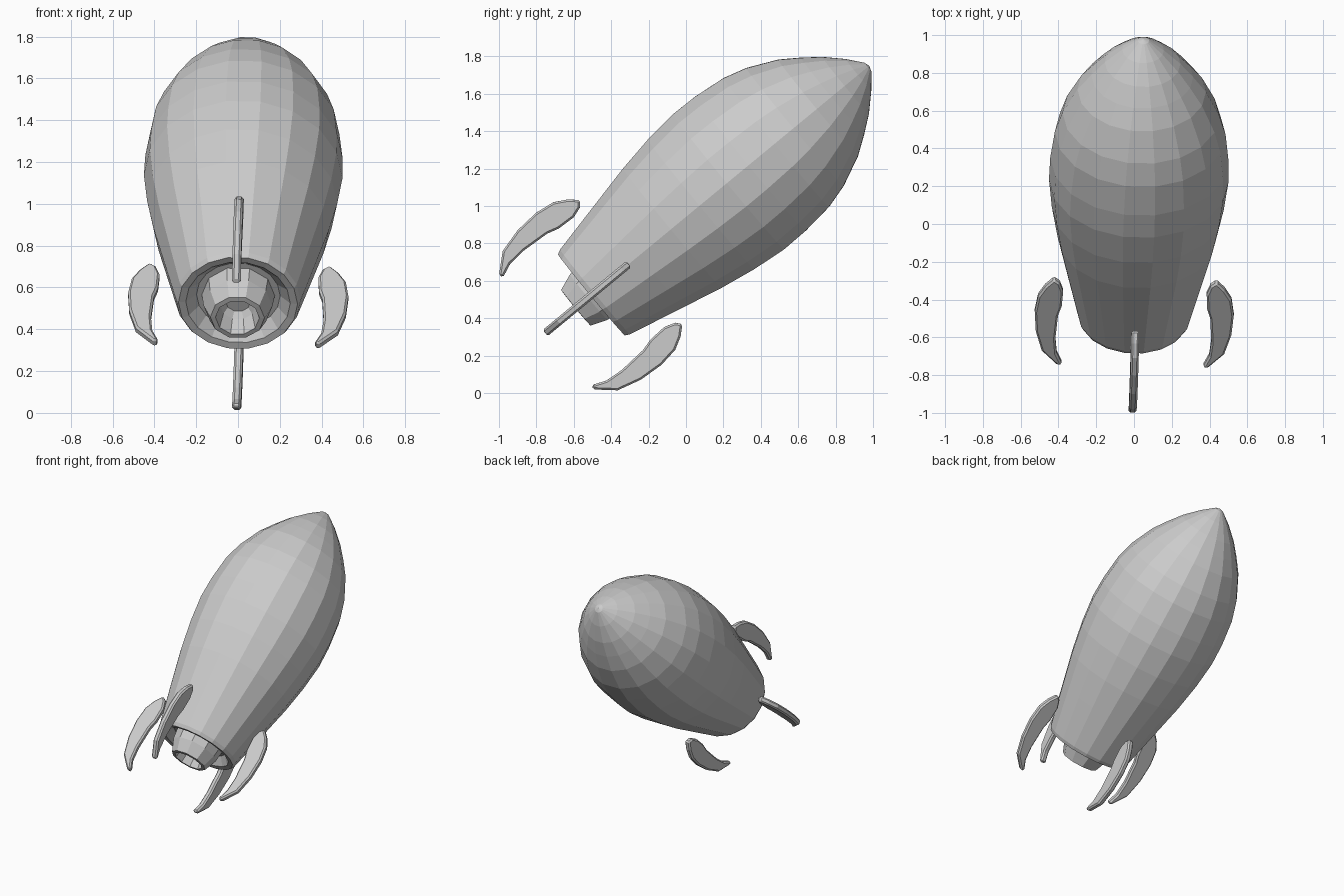
import bpy, bmesh
from math import sin, cos, pi
from mathutils import Vector, Matrix

if "Cube" in bpy.data.objects:
    bpy.data.objects.remove(bpy.data.objects["Cube"])

# Tilted rocket frame: local z runs from tail to nose
tail, nose = Vector((0, -0.505, 0.525)), Vector((0.05, 0.98, 1.75))
axis = (nose - tail).normalized()
side = (Vector((1, 0, 0)) - axis * axis.x).normalized()
frame = Matrix((side, axis.cross(side), axis)).transposed().to_4x4()
frame.translation = tail


def make_object(name, bm):
    bmesh.ops.recalc_face_normals(bm, faces=bm.faces)
    mesh = bpy.data.meshes.new(name)
    bm.to_mesh(mesh)
    bm.free()
    ob = bpy.data.objects.new(name, mesh)
    bpy.context.collection.objects.link(ob)
    ob.matrix_world = frame
    return ob


def lathe(name, profile, sides):
    """Revolve (radius, height) points around local z."""
    bm = bmesh.new()
    rings = []
    for r, z in profile:
        n = sides if r > 0 else 1
        rings.append([bm.verts.new((r * cos(2 * pi * i / sides), r * sin(2 * pi * i / sides), z))
                      for i in range(n)])
    for a, b in zip(rings, rings[1:]):
        for i in range(sides):
            quad = [a[i % len(a)], a[(i + 1) % sides % len(a)],
                    b[(i + 1) % sides % len(b)], b[i % len(b)]]
            bm.faces.new(list(dict.fromkeys(quad)))
    return make_object(name, bm)


def fin(name, angle, outline, thickness):
    """Extrude a (radius, height) outline and turn it around local z."""
    bm = bmesh.new()
    face = bm.faces.new([bm.verts.new((r, -thickness / 2, z)) for r, z in outline])
    ext = bmesh.ops.extrude_face_region(bm, geom=[face])
    bmesh.ops.translate(bm, vec=(0, thickness, 0),
                        verts=[v for v in ext["geom"] if isinstance(v, bmesh.types.BMVert)])
    bmesh.ops.rotate(bm, verts=bm.verts, cent=(0, 0, 0), matrix=Matrix.Rotation(angle, 3, 'Z'))
    ob = make_object(name, bm)
    bevel = ob.modifiers.new("soft_edges", 'BEVEL')
    bevel.width, bevel.segments = 0.01, 1
    bevel.limit_method, bevel.angle_limit = 'ANGLE', 1.0
    return ob


# Plump hull with a recessed tail
lathe("hull", [(0, 0.06), (0.20, 0.06), (0.25, 0.005), (0.285, 0), (0.298, 0.025),
               (0.37, 0.34), (0.42, 0.56), (0.455, 0.76), (0.475, 0.95), (0.472, 1.10),
               (0.452, 1.28), (0.415, 1.41), (0.34, 1.57), (0.27, 1.67), (0.20, 1.76),
               (0.11, 1.85), (0.03, 1.915), (0, 1.925)], 18)

# Hollow exhaust nozzle
lathe("nozzle", [(0, 0.065), (0.175, 0.065), (0.165, -0.02), (0.145, -0.07), (0.13, -0.108),
                 (0.105, -0.11), (0.085, -0.02), (0.06, 0.01), (0, 0.01)], 10)

# Four curved fins floating beside the tail
fin_outline = [(0.43, 0.275), (0.475, 0.225), (0.512, 0.157), (0.527, 0.05), (0.518, -0.085),
               (0.483, -0.217), (0.396, -0.315), (0.373, -0.306), (0.404, -0.231),
               (0.413, -0.132), (0.403, 0.025), (0.385, 0.09), (0.38, 0.19), (0.40, 0.25)]
for i, where in enumerate(("right", "upper", "left", "lower")):
    fin(where + "_fin", i * pi / 2, fin_outline, 0.042)
